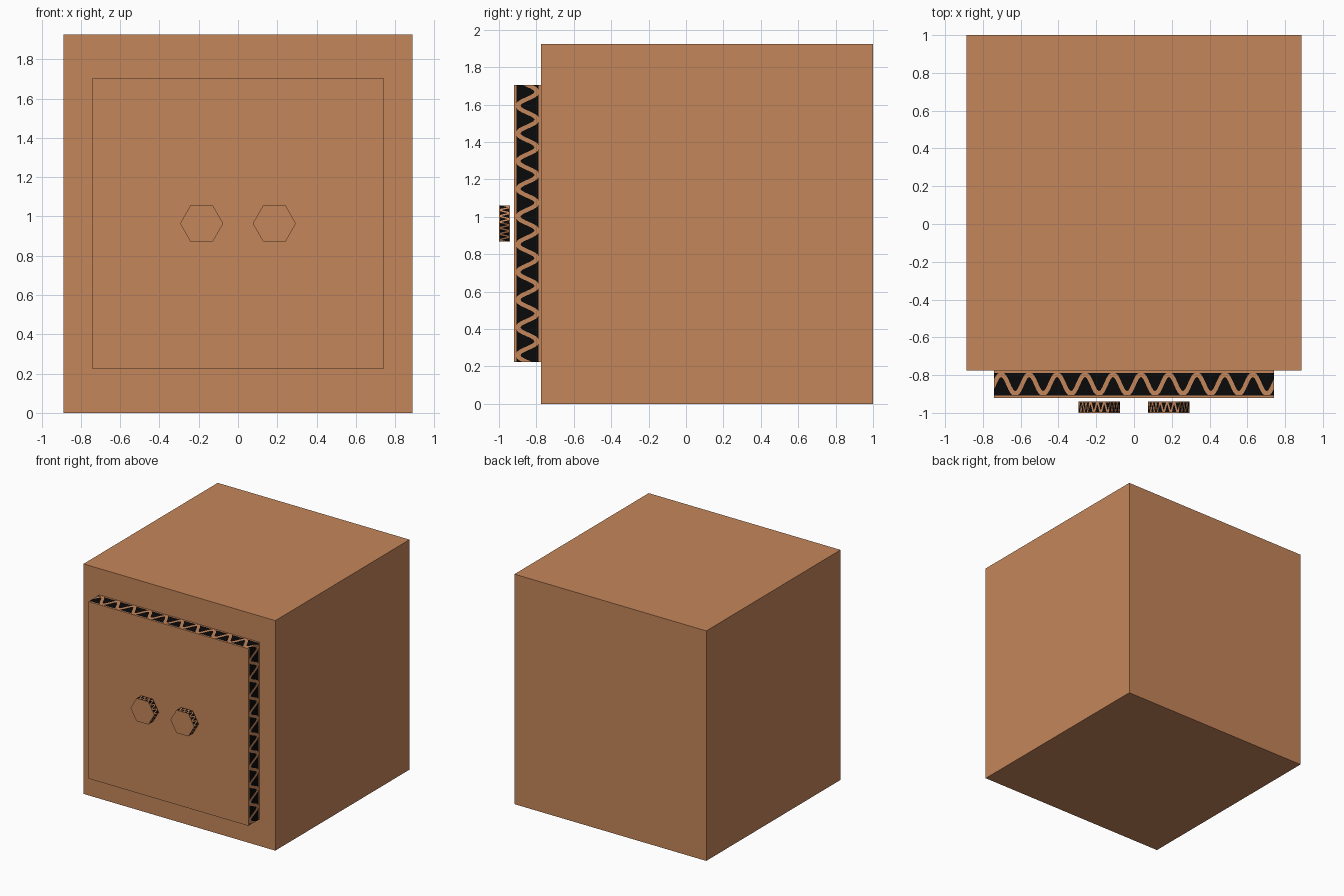
import bpy, bmesh, math

if "Cube" in bpy.data.objects:
    bpy.data.objects.remove(bpy.data.objects["Cube"])


def material(name, rgb):
    m = bpy.data.materials.new(name)
    m.diffuse_color = (*rgb, 1)
    m.use_nodes = True
    m.node_tree.nodes["Principled BSDF"].inputs["Base Color"].default_value = m.diffuse_color
    return m


CARD = material("cardboard brown", (0.56, 0.238, 0.103))
DARK = material("flute black", (0.003, 0.003, 0.003))


def finish(bm, name):
    me = bpy.data.meshes.new(name)
    bm.to_mesh(me)
    bm.free()
    me.materials.append(CARD)
    me.materials.append(DARK)
    ob = bpy.data.objects.new(name, me)
    bpy.context.collection.objects.link(ob)
    return ob


def corrugated_panel(name, outline, y0, y1, waves, steps=16):
    """Prism along y; outline is clockwise from the front. Its edges show a
    wavy brown sheet between two liners, with dark gaps."""
    bm = bmesh.new()
    t = y1 - y0
    lo, hi = y0 + 0.09 * t, y1 - 0.09 * t
    mid, amp, half = (lo + hi) / 2, 0.34 * t, 0.08 * t
    cols = []
    n = waves * steps
    for (ax, az), (bx, bz) in zip(outline, outline[1:] + outline[:1]):
        length = math.hypot(bx - ax, bz - az)
        for i in range(n):
            f = i / n
            ang = math.tau * waves * f
            slope = amp * math.tau * waves / length * math.cos(ang)
            h = half * math.sqrt(1 + slope * slope)
            c = mid + amp * math.sin(ang)
            s0 = max(c - h, lo + 0.004 * t)
            s1 = min(c + h, hi - 0.004 * t)
            x, z = ax + (bx - ax) * f, az + (bz - az) * f
            cols.append([bm.verts.new((x, y, z)) for y in (y0, lo, s0, s1, hi, y1)])
    # edge strips: liner, gap, flute, gap, liner
    for p, q in zip(cols, cols[1:] + cols[:1]):
        for k in range(5):
            face = bm.faces.new((p[k], q[k], q[k + 1], p[k + 1]))
            face.material_index = k % 2
    # flat front and back
    bm.faces.new([c[0] for c in reversed(cols)])
    bm.faces.new([c[5] for c in cols])
    return finish(bm, name)


# main box
bm = bmesh.new()
bmesh.ops.create_cube(bm, size=1)
for v in bm.verts:
    v.co.x *= 1.776
    v.co.y = v.co.y * 1.775 + 0.1125
    v.co.z = (v.co.z + 0.5) * 1.925
finish(bm, "box_body")

# front door panel
corrugated_panel("door_panel", [(-0.74, 1.705), (0.74, 1.705), (0.74, 0.223), (-0.74, 0.223)],
                 -0.92, -0.775, 10)

# hexagonal knobs
for side, cx in (("left", -0.185), ("right", 0.185)):
    hexagon = [(cx + 0.11 * math.cos(a), 0.964 + 0.11 * math.sin(a))
               for a in (math.radians(120 - 60 * i) for i in range(6))]
    corrugated_panel("knob_" + side, hexagon, -1.0, -0.94, 3, 12)
